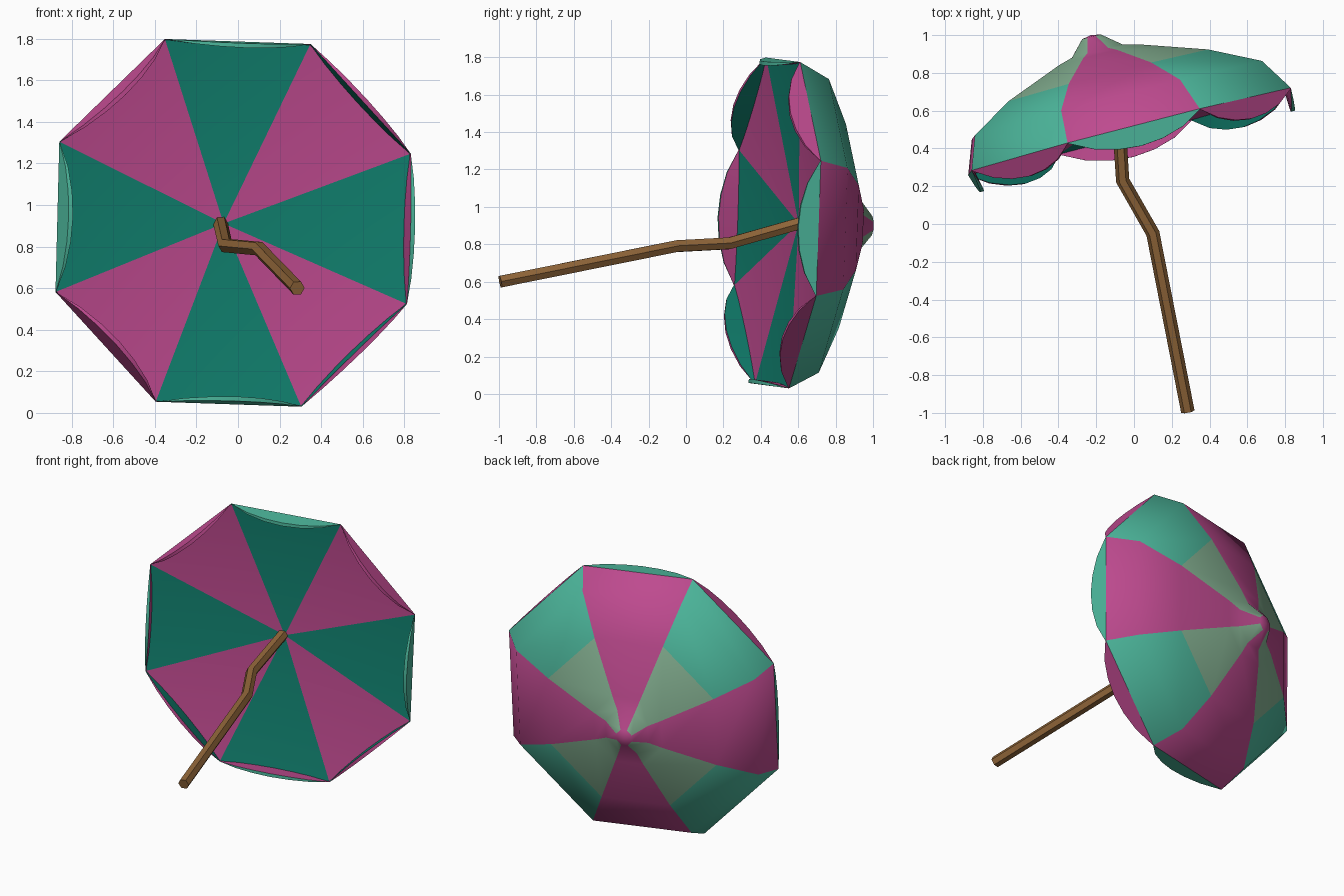
import bpy, bmesh, math
from mathutils import Vector

if "Cube" in bpy.data.objects:
    bpy.data.objects.remove(bpy.data.objects["Cube"])

# Materials, given as sRGB bytes and stored as linear values
def material(name, *rgb):
    m = bpy.data.materials.new(name)
    lin = [((c / 255 + 0.055) / 1.055) ** 2.4 for c in rgb]
    m.diffuse_color = (*lin, 1)
    m.use_nodes = True
    bsdf = m.node_tree.nodes["Principled BSDF"]
    bsdf.inputs["Base Color"].default_value = (*lin, 1)
    bsdf.inputs["Roughness"].default_value = 0.8
    return m

TEAL, MAGENTA, SAGE, DARK = range(4)
cloth = [material("light teal", 76, 182, 155), material("magenta", 190, 74, 143),
         material("sage green", 132, 176, 145), material("dark teal", 17, 130, 112)]
wood = material("wood brown", 142, 100, 56)

# Tilted canopy frame: side, up and axis directions around the rim centre
CENTRE = Vector((-0.024, 0.49, 0.914))
AXIS = Vector((-0.2515, 0.9675, -0.027)).normalized()
SIDE = Vector((0.9675, 0.2515, 0)).normalized()
UP = SIDE.cross(AXIS)
LEAN = -0.13          # the crown leans a little to one side
RIM = 0.945
PANELS = 8

def place(p):
    return CENTRE + SIDE * (p.x + LEAN * p.z) + UP * p.y + AXIS * p.z

def rib(k, radius, height):
    a = math.radians(20.6) + k * math.tau / PANELS
    return Vector((radius * math.cos(a), radius * math.sin(a), height))

def finish(bm, name, angle):
    bmesh.ops.remove_doubles(bm, verts=bm.verts, dist=0.0005)
    me = bpy.data.meshes.new(name)
    bm.to_mesh(me)
    bm.free()
    ob = bpy.data.objects.new(name, me)
    bpy.context.collection.objects.link(ob)
    for m in cloth:
        me.materials.append(m)
    bpy.ops.object.select_all(action='DESELECT')
    ob.select_set(True)
    bpy.context.view_layer.objects.active = ob
    bpy.ops.object.shade_smooth_by_angle(angle=math.radians(angle))
    return ob

def face(bm, points, mat, outward):
    """Add a face turned towards the given local direction."""
    f = bm.faces.new([bm.verts.new(place(p)) for p in points])
    f.normal_update()
    d = SIDE * outward.x + UP * outward.y + AXIS * outward.z
    if f.normal.dot(d) < 0:
        f.normal_flip()
    f.material_index = mat

# Outer canopy: ribbed dome with alternating panels, sage near the crown
profile = [(RIM, 0), (0.85, 0.177), (0.59, 0.31), (0.24, 0.43),
           (0.15, 0.453), (0.055, 0.535)]
bm = bmesh.new()
for k in range(PANELS):
    for i, ((r0, h0), (r1, h1)) in enumerate(zip(profile, profile[1:])):
        colour = MAGENTA if k % 2 else (SAGE if i > 1 else TEAL)
        face(bm, [rib(k, r0, h0), rib(k + 1, r0, h0), rib(k + 1, r1, h1), rib(k, r1, h1)],
             colour, rib(k + 0.5, 1, 1))
    face(bm, [rib(k, 0.055, 0.535), rib(k + 1, 0.055, 0.535), Vector((0, 0, 0.545))],
         MAGENTA, Vector((0, 0, 1)))
finish(bm, "canopy", 60)

# Lining: shallow cone inside, with the panel colours swapped
bm = bmesh.new()
for k in range(PANELS):
    face(bm, [rib(k, RIM - 0.005, 0), rib(k + 1, RIM - 0.005, 0), Vector((0, 0, 0.12))],
         DARK if k % 2 else MAGENTA, Vector((0, 0, -1)))
finish(bm, "lining", 30)

# Valance: scalloped flap hanging from each rim edge, two-sided
STEPS = 6
bm = bmesh.new()
for k in range(PANELS):
    out = rib(k + 0.5, 1, 0)
    outer = TEAL if k % 2 else MAGENTA
    inner = MAGENTA if k % 2 else DARK

    def column(t):
        top = rib(k, RIM, 0).lerp(rib(k + 1, RIM, 0), t)
        s = max(math.sin(math.pi * t), 0.0001) ** 0.75
        tip = top - out * 0.012 * s - Vector((0, 0, 0.003 + 0.11 * s))
        return top, tip, tip - out * 0.022 * s, top - out * (0.002 + 0.022 * s)

    for j in range(STEPS):
        a, b = column(j / STEPS), column((j + 1) / STEPS)
        for i, (colour, d) in enumerate([(outer, out), (outer, Vector((0, 0, -1))),
                                         (inner, -out)]):
            quad = [a[i], b[i], b[i + 1], a[i + 1]]
            unique = [p for n, p in enumerate(quad)
                      if all((p - q).length > 0.0005 for q in quad[:n])]
            if len(unique) > 2:
                face(bm, unique, colour, d)
finish(bm, "valance", 35)

# Pole: bent hexagonal stick from the hub to the foot
path = [(-0.085, 0.62, 0.915), (-0.06, 0.23, 0.805), (0.10, -0.05, 0.79), (0.285, -0.993, 0.60)]
cu = bpy.data.curves.new("pole", 'CURVE')
cu.dimensions = '3D'
cu.bevel_depth = 0.036
cu.bevel_resolution = 1
cu.use_fill_caps = True
spline = cu.splines.new('POLY')
spline.points.add(len(path) - 1)
for point, co in zip(spline.points, path):
    point.co = (*co, 1)
pole = bpy.data.objects.new("pole", cu)
bpy.context.collection.objects.link(pole)
cu.materials.append(wood)
bpy.ops.object.select_all(action='DESELECT')
pole.select_set(True)
bpy.context.view_layer.objects.active = pole
bpy.ops.object.convert(target='MESH')
bpy.ops.object.shade_smooth_by_angle(angle=math.radians(30))
